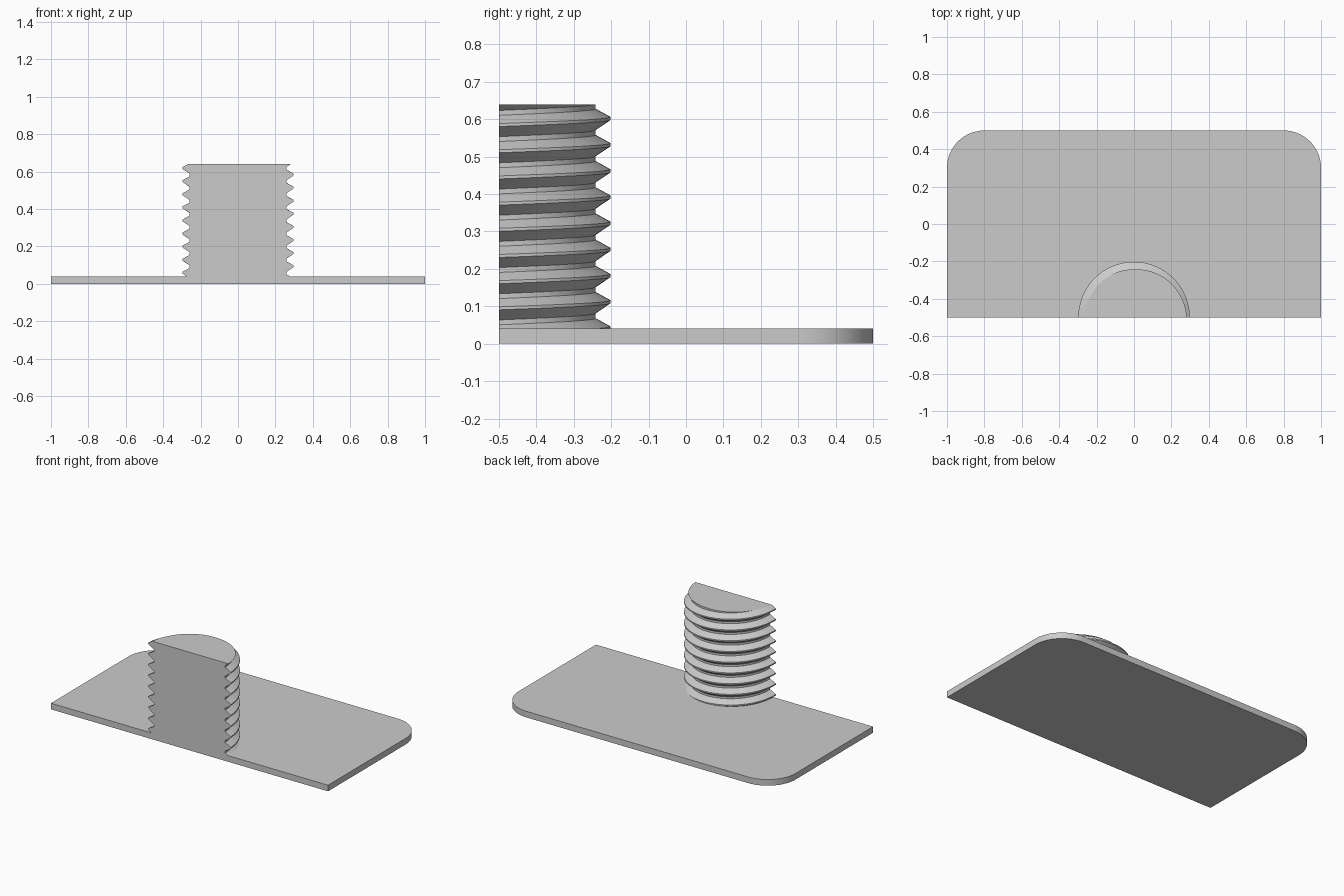
import bpy, bmesh, math
from mathutils import Vector

cube = bpy.data.objects.get("Cube")
if cube:
    bpy.data.objects.remove(cube)

grey = bpy.data.materials.new("plain grey")
grey.use_nodes = True
grey.diffuse_color = (0.6, 0.6, 0.6, 1)
grey.node_tree.nodes["Principled BSDF"].inputs["Base Color"].default_value = (0.6, 0.6, 0.6, 1)

FRONT = -0.5
PLATE = 0.04
TOP = 0.64


def finish(bm, name):
    bmesh.ops.recalc_face_normals(bm, faces=bm.faces)
    mesh = bpy.data.meshes.new(name)
    bm.to_mesh(mesh)
    bm.free()
    mesh.materials.append(grey)
    obj = bpy.data.objects.new(name, mesh)
    bpy.context.collection.objects.link(obj)
    bpy.ops.object.select_all(action="DESELECT")
    obj.select_set(True)
    bpy.context.view_layer.objects.active = obj
    bpy.ops.object.shade_smooth_by_angle(angle=math.radians(25))
    return obj


# Base plate: rectangle with two rounded back corners, extruded up
def arc(cx, cy, radius, start, steps=16):
    return [(cx + radius * math.cos(start + math.pi / 2 * i / steps),
             cy + radius * math.sin(start + math.pi / 2 * i / steps))
            for i in range(steps + 1)]


outline = [(-1, FRONT), (1, FRONT)]
outline += arc(0.8, 0.3, 0.2, 0) + arc(-0.8, 0.3, 0.2, math.pi / 2)
bm = bmesh.new()
base = bm.faces.new([bm.verts.new((x, y, 0)) for x, y in outline])
up = bmesh.ops.extrude_face_region(bm, geom=[base], use_keep_orig=True)
bmesh.ops.translate(bm, vec=(0, 0, PLATE),
                    verts=[g for g in up["geom"] if isinstance(g, bmesh.types.BMVert)])
finish(bm, "base_plate")

# Half stud: thread profile swept up a right-handed helix over half a turn
PITCH, CREST, ROOT = 0.07, 0.298, 0.258
CREST_Z = 0.602          # height of the top crest at the back
SEGMENTS = 48
tooth = [(-0.031, ROOT), (-0.004, CREST), (0.004, CREST), (0.026, ROOT)]

bm = bmesh.new()
columns = []
for s in range(SEGMENTS + 1):
    angle = math.pi * s / SEGMENTS
    lift = CREST_Z + PITCH * (angle / (2 * math.pi) - 0.25)
    columns.append([
        bm.verts.new((r * math.cos(angle), FRONT + r * math.sin(angle), lift + turn * PITCH + dz))
        for turn in range(-10, 3) for dz, r in tooth])
for a, b in zip(columns, columns[1:]):
    for i in range(len(a) - 1):
        bm.faces.new((a[i], b[i], b[i + 1], a[i + 1]))
bm.faces.new(columns[0] + columns[-1][::-1])   # flat front

# Trim both ends level and close them
for height, direction in ((PLATE, -1), (TOP, 1)):
    bmesh.ops.bisect_plane(bm, geom=bm.verts[:] + bm.edges[:] + bm.faces[:], dist=1e-6,
                           plane_co=Vector((0, 0, height)),
                           plane_no=Vector((0, 0, direction)), clear_outer=True)
    rim = [e for e in bm.edges if e.is_boundary
           and all(abs(v.co.z - height) < 1e-4 for v in e.verts)]
    bmesh.ops.holes_fill(bm, edges=rim, sides=0)
finish(bm, "threaded_half_stud")
